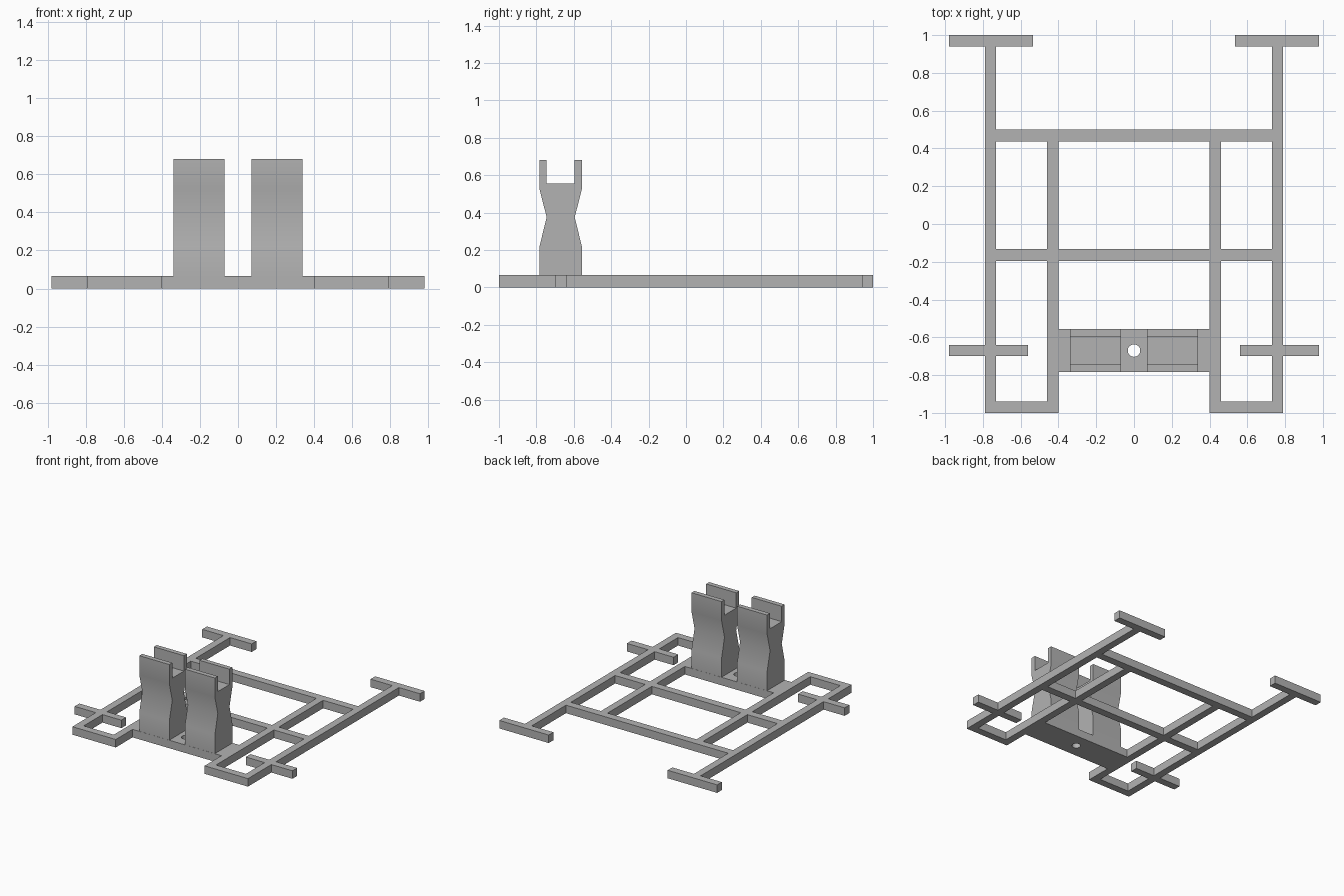
import bpy
import bmesh

cube = bpy.data.objects.get("Cube")
if cube:
    bpy.data.objects.remove(cube, do_unlink=True)

H = 0.065        # thickness of the flat frame
PLATE_Y = -0.67  # centre line of the plate and posts

grey = bpy.data.materials.new("plain grey")
grey.use_nodes = True
COLOUR = (0.45, 0.45, 0.45, 1)
grey.diffuse_color = COLOUR
grey.node_tree.nodes["Principled BSDF"].inputs["Base Color"].default_value = COLOUR


def finish(bm, name):
    bmesh.ops.recalc_face_normals(bm, faces=bm.faces)
    mesh = bpy.data.meshes.new(name)
    bm.to_mesh(mesh)
    bm.free()
    mesh.materials.append(grey)
    obj = bpy.data.objects.new(name, mesh)
    bpy.context.collection.objects.link(obj)
    return obj


def extrude(bm, faces, vector):
    top = bmesh.ops.extrude_face_region(bm, geom=faces)["geom"]
    verts = [v for v in top if isinstance(v, bmesh.types.BMVert)]
    bmesh.ops.translate(bm, verts=verts, vec=vector)


# Flat frame: bars as (x0, x1, y0, y1) on the left, mirrored to the right
side_bars = [
    (0.73, 0.79, -1.0, 1.0),      # outer rail
    (0.40, 0.46, -1.0, 0.50),     # inner rail
    (0.40, 0.79, -1.0, -0.94),    # front link
    (0.56, 0.98, -0.70, -0.64),   # front peg
    (0.535, 0.98, 0.94, 1.0),     # rear foot
]
bars = side_bars + [(-b, -a, c, d) for a, b, c, d in side_bars]
bars += [(-0.79, 0.79, y, y + 0.063) for y in (-0.195, 0.437)]  # cross bars

# Fill the cells covered by any bar, so the joints are seamless
xs = sorted({x for bar in bars for x in bar[:2]})
ys = sorted({y for bar in bars for y in bar[2:]})
bm = bmesh.new()
for x0, x1 in zip(xs, xs[1:]):
    for y0, y1 in zip(ys, ys[1:]):
        cx, cy = (x0 + x1) / 2, (y0 + y1) / 2
        if any(a < cx < b and c < cy < d for a, b, c, d in bars):
            bm.faces.new([bm.verts.new((x, y, 0)) for x, y in
                          ((x0, y0), (x1, y0), (x1, y1), (x0, y1))])
bmesh.ops.remove_doubles(bm, verts=bm.verts, dist=0.0001)
extrude(bm, bm.faces[:], (0, 0, H))
bmesh.ops.dissolve_limit(bm, angle_limit=0.01, verts=bm.verts, edges=bm.edges)
finish(bm, "frame")

# Mounting plate with a round hole
bm = bmesh.new()
bmesh.ops.create_cube(bm, size=1)
bmesh.ops.scale(bm, verts=bm.verts, vec=(0.80, 0.228, H))
bmesh.ops.translate(bm, verts=bm.verts, vec=(0, PLATE_Y, H / 2))
plate = finish(bm, "mounting_plate")

bm = bmesh.new()
bmesh.ops.create_cone(bm, cap_ends=True, segments=32, radius1=0.033,
                      radius2=0.033, depth=0.3)
bmesh.ops.translate(bm, verts=bm.verts, vec=(0, PLATE_Y, H / 2))
cutter = finish(bm, "hole_cutter")
cutter.hide_render = True
hole = plate.modifiers.new("hole", 'BOOLEAN')
hole.operation = 'DIFFERENCE'
hole.solver = 'EXACT'
hole.object = cutter
bpy.context.view_layer.objects.active = plate
bpy.ops.object.modifier_apply(modifier=hole.name)
bpy.data.objects.remove(cutter, do_unlink=True)

# Waisted posts with a slot in the top: half profile of (y offset, z)
half = [(0.113, H), (0.113, 0.22), (0.075, 0.375), (0.113, 0.525),
        (0.113, 0.68), (0.075, 0.68), (0.075, 0.555)]
profile = half + [(-y, z) for y, z in reversed(half)]
for name, x in (("left_post", 0.07), ("right_post", -0.34)):
    bm = bmesh.new()
    face = bm.faces.new([bm.verts.new((x, PLATE_Y + y, z)) for y, z in profile])
    extrude(bm, [face], (0.27, 0, 0))
    post = finish(bm, name)
    bpy.ops.object.select_all(action='DESELECT')
    post.select_set(True)
    bpy.context.view_layer.objects.active = post
    bpy.ops.object.shade_smooth_by_angle(angle=0.6)
